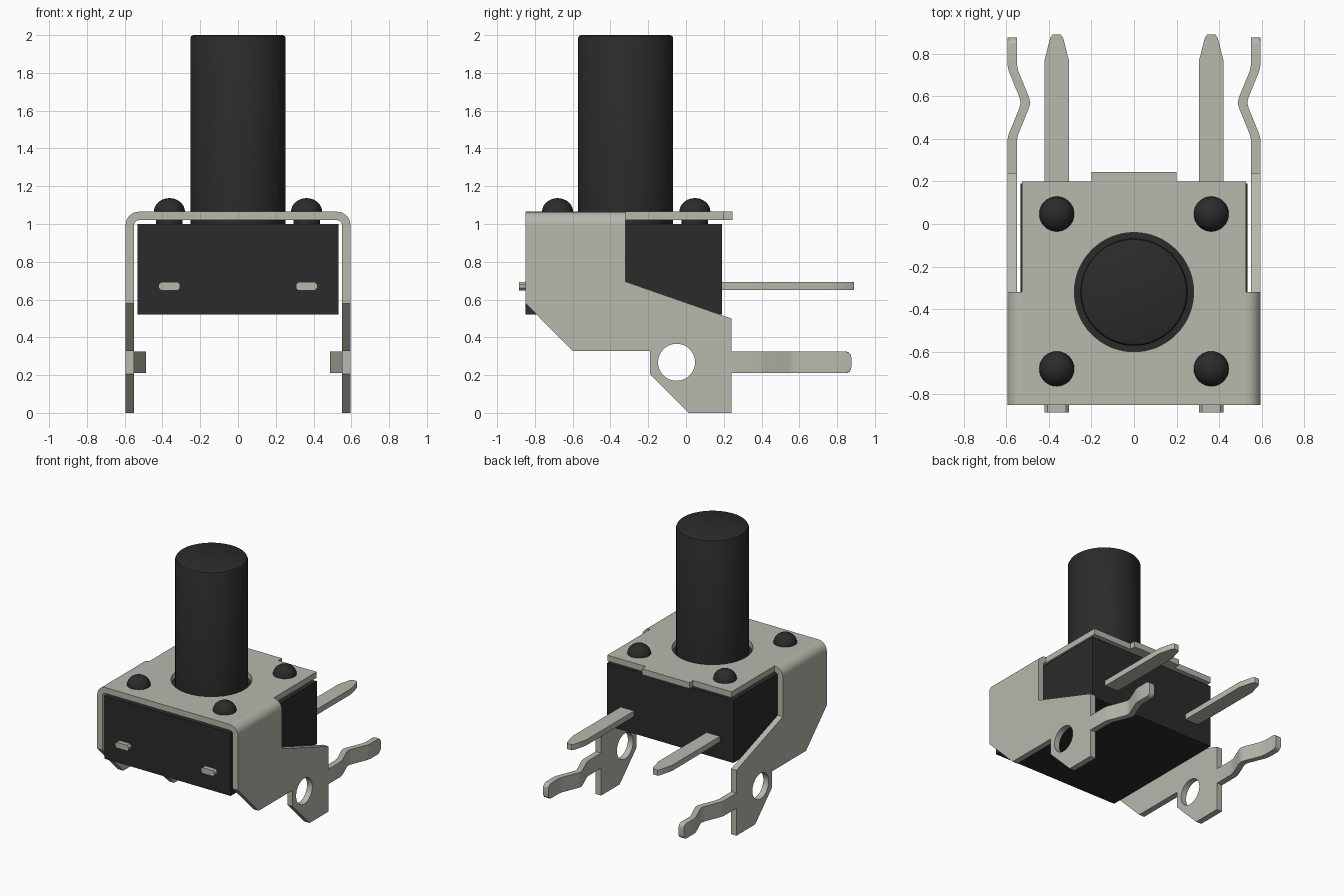
import bpy, bmesh, math
from mathutils import Matrix, Vector

cube = bpy.data.objects.get("Cube")
if cube:
    bpy.data.objects.remove(cube, do_unlink=True)


def material(name, rgb):
    m = bpy.data.materials.new(name)
    m.use_nodes = True
    m.diffuse_color = (*rgb, 1)
    m.node_tree.nodes["Principled BSDF"].inputs["Base Color"].default_value = (*rgb, 1)
    return m


metal = material("tinned metal", (0.48, 0.48, 0.42))
black = material("black plastic", (0.024, 0.024, 0.024))

# Axes of each drawing plane: columns are the sheet's u, v and thickness directions
PLAN = Matrix(((1, 0, 0), (0, 1, 0), (0, 0, 1)))
SIDE = Matrix(((0, 0, 1), (1, 0, 0), (0, 1, 0)))
FRONT = Matrix(((1, 0, 0), (0, 0, 1), (0, 1, 0)))


def finish(name, bm, mat, mirror=()):
    bmesh.ops.remove_doubles(bm, verts=bm.verts, dist=1e-5)
    bmesh.ops.recalc_face_normals(bm, faces=bm.faces)
    mesh = bpy.data.meshes.new(name)
    bm.to_mesh(mesh)
    bm.free()
    mesh.materials.clear()
    mesh.materials.append(mat)
    ob = bpy.data.objects.new(name, mesh)
    bpy.context.collection.objects.link(ob)
    if mirror:
        mod = ob.modifiers.new("mirror", 'MIRROR')
        mod.use_axis = mirror
        mod.use_mirror_merge = False
    bpy.ops.object.select_all(action='DESELECT')
    ob.select_set(True)
    bpy.context.view_layer.objects.active = ob
    bpy.ops.object.shade_smooth_by_angle(angle=math.radians(32))
    return ob


def circle(cx, cy, r, n=64):
    return [(cx + r * math.cos(2 * math.pi * i / n),
             cy + r * math.sin(2 * math.pi * i / n)) for i in range(n)]


def sheet(loops, plane, low, high):
    """Flat outline, with optional holes, thickened from low to high."""
    curve = bpy.data.curves.new("outline", 'CURVE')
    curve.dimensions = '2D'
    curve.fill_mode = 'BOTH'
    curve.extrude = (high - low) / 2
    for loop in loops:
        sp = curve.splines.new('POLY')
        sp.points.add(len(loop) - 1)
        for p, (u, v) in zip(sp.points, loop):
            p.co = (u, v, 0, 1)
        sp.use_cyclic_u = True
    temp = bpy.data.objects.new("outline", curve)
    bpy.context.collection.objects.link(temp)
    bpy.context.view_layer.update()
    dg = bpy.context.evaluated_depsgraph_get()
    mesh = bpy.data.meshes.new_from_object(temp.evaluated_get(dg))
    bm = bmesh.new()
    bm.from_mesh(mesh)
    for v in bm.verts:
        v.co = plane @ (v.co + Vector((0, 0, (low + high) / 2)))
    bpy.data.objects.remove(temp, do_unlink=True)
    bpy.data.curves.remove(curve)
    bpy.data.meshes.remove(mesh)
    return bm


def lathe(profile, cx, cy, steps=64):
    bm = bmesh.new()
    vs = [bm.verts.new((cx + r, cy, z)) for r, z in profile]
    es = [bm.edges.new(pair) for pair in zip(vs, vs[1:])]
    bmesh.ops.spin(bm, geom=vs + es, cent=(cx, cy, 0), axis=(0, 0, 1),
                   angle=2 * math.pi, steps=steps)
    return bm


def rect(u0, u1, v0, v1):
    return [(u0, v0), (u1, v0), (u1, v1), (u0, v1)]


T = 0.045           # sheet metal thickness
OUT = 0.595         # outer face of the bracket sides
TOP = 1.065         # upper face of the bracket
FRONT_Y, STEP_Y = -0.85, -0.32
AXIS_Y = -0.32      # button centre

# Housing
finish("housing", sheet([rect(-0.533, 0.533, FRONT_Y, 0.19)], PLAN, 0.52, 1.0), black)

# Push button with a softened top rim
finish("push_button", lathe([(0, 0.99), (0.252, 0.99), (0.252, 1.985), (0.247, 1.995),
                             (0.237, 2.0), (0, 2.0)], 0, AXIS_Y), black)

# Rivet heads on short posts
dome = [(0.082 * math.cos(a), TOP + 0.072 * math.sin(a))
        for a in (math.pi / 2 * i / 8 for i in range(9))]
for y, place in ((-0.68, "front"), (0.047, "back")):
    finish(place + "_rivets", lathe([(0, 0.99), (0.07, 0.99), (0.07, TOP)] + dome,
                                    0.363, y, 32), black, (True, False, False))

# Bracket top with the button opening and a back tab
bend_x = OUT - 0.07
plate = [(-bend_x, FRONT_Y), (bend_x, FRONT_Y), (bend_x, 0.2), (0.2, 0.2),
         (0.2, 0.245), (-0.2, 0.245), (-0.2, 0.2), (-bend_x, 0.2)]
finish("bracket_top", sheet([plate, circle(0, AXIS_Y, 0.28)], PLAN, TOP - T, TOP), metal)

# Rounded bends between the top and the sides
bend_z = TOP - 0.07
angles = [math.pi / 2 * i / 8 for i in range(9)]
arc = [(bend_x + 0.07 * math.cos(a), bend_z + 0.07 * math.sin(a)) for a in angles]
arc += [(bend_x + 0.025 * math.cos(a), bend_z + 0.025 * math.sin(a)) for a in reversed(angles)]
finish("bracket_bends", sheet([arc], FRONT, FRONT_Y, STEP_Y), metal, (True, False, False))

# Bracket sides with round openings
side = [(FRONT_Y, bend_z), (FRONT_Y, 0.58), (-0.6, 0.328), (-0.19, 0.328), (-0.19, 0.205),
        (0.015, 0), (0.24, 0), (0.24, 0.5), (STEP_Y, 0.695), (STEP_Y, bend_z)]
finish("bracket_sides", sheet([side, circle(-0.05, 0.268, 0.098, 48)], SIDE, OUT - T, OUT),
       metal, (True, False, False))

# Kinked spring legs with rounded ends
path = [(0.24, 0), (0.39, 0), (0.42, 0.006), (0.545, 0.057), (0.57, 0.063),
        (0.595, 0.057), (0.72, 0.006), (0.75, 0), (0.875, 0)]
leg = [(OUT - d, y) for y, d in path] + [(OUT - T - d, y) for y, d in reversed(path)]
bm = sheet([leg], PLAN, 0.21, 0.325)
bmesh.ops.remove_doubles(bm, verts=bm.verts, dist=1e-5)
ends = [e for e in bm.edges if all(v.co.y > 0.87 for v in e.verts)
        and abs(e.verts[0].co.z - e.verts[1].co.z) < 1e-4
        and abs(e.verts[0].co.x - e.verts[1].co.x) > 0.01]
bmesh.ops.bevel(bm, geom=ends, offset=0.03, segments=4, profile=0.5, affect='EDGES')
finish("spring_legs", bm, metal, (True, False, False))

# Contact pins with tapered tips
PIN = 0.363
pin = [(PIN - 0.057, 0.1), (PIN + 0.057, 0.1), (PIN + 0.057, 0.77), (PIN + 0.03, 0.875),
       (PIN + 0.018, 0.89), (PIN - 0.018, 0.89), (PIN - 0.03, 0.875), (PIN - 0.057, 0.77)]
finish("contact_pins", sheet([pin], PLAN, 0.65, 0.693), metal, (True, False, False))

# Chamfered pin stubs at the front
w, h, c = 0.057, 0.022, 0.013
stub = [(PIN + u, 0.671 + v) for u, v in ((-w, c - h), (c - w, -h), (w - c, -h), (w, c - h),
                                          (w, h - c), (w - c, h), (c - w, h), (-w, h - c))]
finish("pin_stubs", sheet([stub], FRONT, -0.885, -0.8), metal, (True, False, False))
